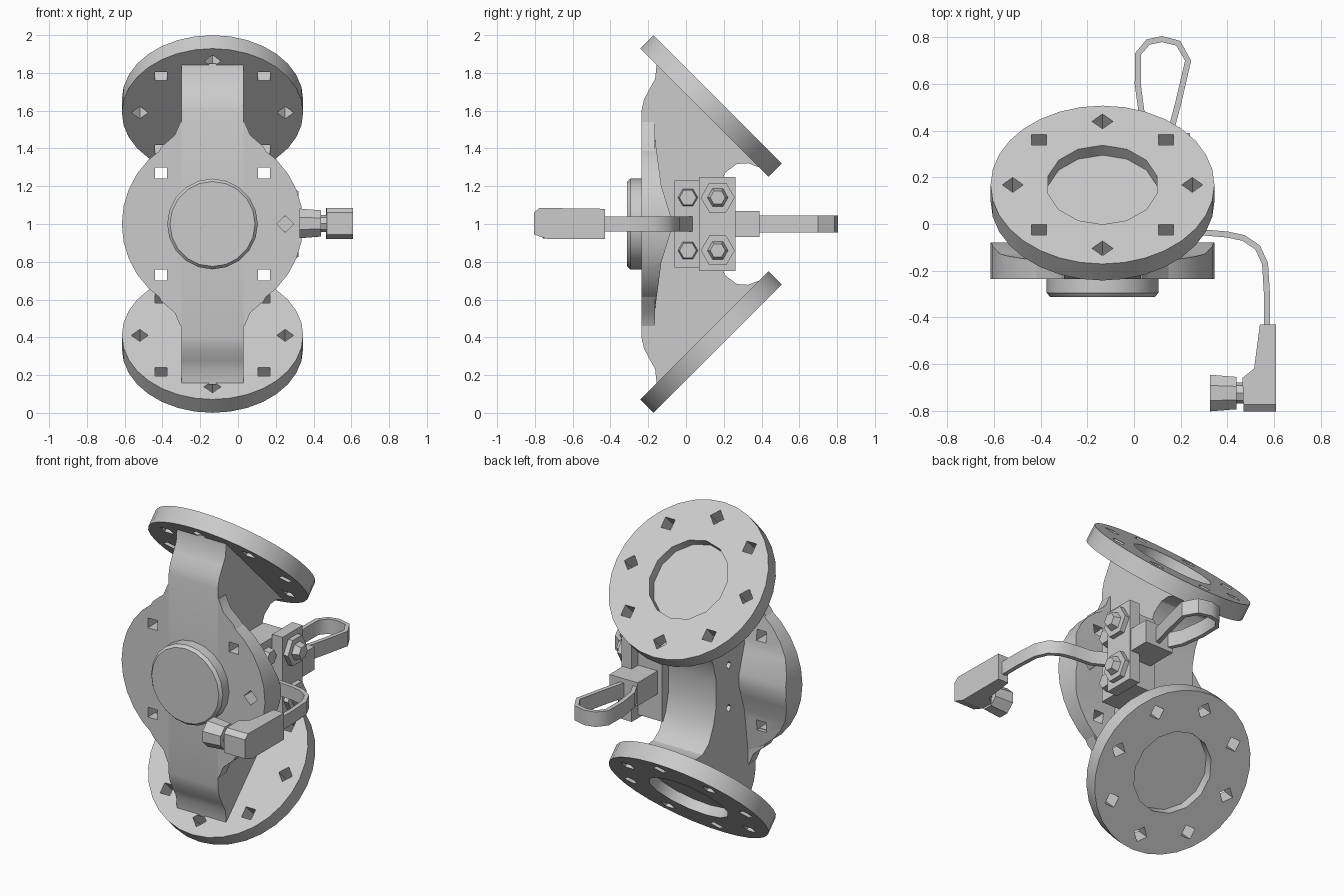
import bpy, bmesh, math
from mathutils import Vector, Matrix

if "Cube" in bpy.data.objects:
    bpy.data.objects.remove(bpy.data.objects["Cube"])

CX = -0.135      # middle of the cast body
R = 0.48         # flange radius
BOLT_R = 0.385   # bolt circle radius

grey = bpy.data.materials.new("cast_grey")
grey.use_nodes = True
grey.diffuse_color = (0.6, 0.6, 0.6, 1)
grey.node_tree.nodes["Principled BSDF"].inputs["Base Color"].default_value = (0.6, 0.6, 0.6, 1)


def finish(name, bm):
    bmesh.ops.recalc_face_normals(bm, faces=bm.faces)
    mesh = bpy.data.meshes.new(name)
    bm.to_mesh(mesh)
    bm.free()
    mesh.materials.append(grey)
    ob = bpy.data.objects.new(name, mesh)
    bpy.context.collection.objects.link(ob)
    return ob


def prism(name, axis, points, lo, hi):
    """Extrude a 2D outline along the x, y or z axis."""
    place = {"x": lambda a, b, t: (t, a, b),
             "y": lambda a, b, t: (a, t, b),
             "z": lambda a, b, t: (a, b, t)}[axis]
    bm = bmesh.new()
    face = bm.faces.new([bm.verts.new(place(a, b, lo)) for a, b in points])
    moved = bmesh.ops.extrude_face_region(bm, geom=[face])["geom"]
    shift = Vector(place(0, 0, hi - lo))
    bmesh.ops.translate(bm, vec=shift, verts=[g for g in moved if isinstance(g, bmesh.types.BMVert)])
    return finish(name, bm)


def box(name, x, y, z):
    return prism(name, "x", [(y[0], z[0]), (y[1], z[0]), (y[1], z[1]), (y[0], z[1])], *x)


def cylinder(name, radius, lo, hi, matrix, sides=32, tip=None):
    """Cylinder along the local z of a matrix, from lo to hi."""
    bm = bmesh.new()
    bmesh.ops.create_cone(bm, cap_ends=True, segments=sides, radius1=radius,
                          radius2=radius if tip is None else tip, depth=hi - lo,
                          matrix=matrix @ Matrix.Translation((0, 0, (lo + hi) / 2)))
    return finish(name, bm)


def strap(name, path, thick, lo, hi):
    """Flat bar bent along a path in plan."""
    pts = [Vector(p) for p in path]
    left, right = [], []
    for i, p in enumerate(pts):
        t = (pts[min(i + 1, len(pts) - 1)] - pts[max(i - 1, 0)]).normalized()
        n = Vector((-t.y, t.x)) * thick / 2
        left.append(tuple(p + n))
        right.append(tuple(p - n))
    return prism(name, "z", left + right[::-1], lo, hi)


def boolean(ob, cutter, operation="DIFFERENCE"):
    mod = ob.modifiers.new("cut", "BOOLEAN")
    mod.operation, mod.object, mod.solver = operation, cutter, "EXACT"
    cutter.hide_render = True
    bpy.context.view_layer.objects.active = ob
    bpy.ops.object.modifier_apply(modifier=mod.name)
    bpy.data.objects.remove(cutter)


def bolt_holes(ob, matrix, angles):
    for a in angles:
        offset = Matrix.Rotation(math.radians(a), 4, "Z") @ Matrix.Translation((BOLT_R, 0, 0))
        boolean(ob, cylinder("hole_cutter", 0.045, -0.3, 0.1, matrix @ offset, 4))


def smooth(ob, degrees=30):
    bpy.ops.object.select_all(action="DESELECT")
    ob.select_set(True)
    bpy.context.view_layer.objects.active = ob
    bpy.ops.object.shade_smooth_by_angle(angle=math.radians(degrees))


def facing(x, y, z, tilt):
    return Matrix.Translation((x, y, z)) @ Matrix.Rotation(math.radians(tilt), 4, "X")


# Two slanted end flanges with a recessed bore
for name, z, tilt in (("upper_flange", 1.66, -45), ("lower_flange", 0.34, -135)):
    m = facing(CX, 0.168, z, tilt)
    flange = cylinder(name, R, -0.1, 0, m)
    boolean(flange, cylinder("bore_cutter", 0.24, -0.06, 0.1, m, 14))
    bolt_holes(flange, m, range(0, 360, 45))
    smooth(flange)

# Front flange, thickened towards a cross ridge at the back
half = [(-0.235, 0.5), (-0.165, 0.46), (-0.13, 0.2), (-0.08, 0.04)]
outline = [(y, 1 + h) for y, h in half] + [(y, 1 - h) for y, h in half[::-1]]
front = prism("front_flange", "x", outline, CX - 0.6, CX + 0.6)
m = facing(CX, -0.235, 1, 90)
boolean(front, cylinder("rim_cutter", R, -0.5, 0.2, m), "INTERSECT")
bolt_holes(front, m, (0, 45, 135, 225, 315))
smooth(front)

# Round cover on the front flange
smooth(cylinder("cover", 0.24, -0.02, 0.06, m, 20))
smooth(cylinder("cover_edge", 0.24, 0.06, 0.077, m, 20, 0.225))

# Cast body joining the flanges, waisted at the back
half = [(-0.236, 0.6), (-0.222, 0.66), (-0.19, 0.72), (-0.163, 0.77), (-0.155, 0.85),
        (-0.12, 0.84), (0.36, 0.36), (0.385, 0.3), (0.33, 0.322), (0.27, 0.318),
        (0.21, 0.275), (0.165, 0.18), (0.14, 0.08)]
outline = [(y, 1 + h) for y, h in half] + [(y, 1 - h) for y, h in half[::-1]]
body = prism("body", "x", outline, CX - 0.165, CX + 0.165)
side = Matrix.Rotation(math.radians(90), 4, "Y")
for z in (0.87, 1.13):
    boolean(body, cylinder("peg_hole_cutter", 0.025, -0.4, -0.25,
                           Matrix.Translation((0, 0.02, z)) @ side, 4))
smooth(body)

# Fillets where the body neck spreads into the front flange
for sx in (-1, 1):
    for sz in (-1, 1):
        pts = [(0.1, 0.3), (0.33, 0.3), (0.27, 0.41), (0.2, 0.47), (0.17, 0.54), (0.1, 0.54)]
        smooth(prism("neck_fillet", "y", [(CX + sx * a, 1 + sz * b) for a, b in pts], -0.235, -0.165))

# Bracket on the side of the body
box("bracket_base", (0.02, 0.18), (-0.06, 0.2), (0.77, 1.23))
box("bracket_plate", (0.18, 0.25), (0.07, 0.262), (0.75, 1.25))
box("loop_block", (0.05, 0.24), (0.18, 0.39), (0.93, 1.07))
for z in (0.86, 1.14):
    at = Matrix.Translation((0, 0.168, z)) @ side
    cylinder("large_nut", 0.09, 0.24, 0.28, at, 6)
    cylinder("large_bolt_end", 0.055, 0.28, 0.32, at, 6, 0.04)
    cylinder("small_bolt", 0.055, 0.17, 0.22, Matrix.Translation((0, 0.01, z)) @ side, 6, 0.045)

# Bent loop at the back
smooth(strap("rear_loop", [(0.1, 0.33), (0.035, 0.46), (0.016, 0.6), (0.018, 0.73), (0.06, 0.78),
                           (0.12, 0.793), (0.19, 0.775), (0.232, 0.7), (0.19, 0.52), (0.14, 0.33)],
             0.026, 0.955, 1.045), 40)

# Curved lever arm with its grip and knob
smooth(strap("lever_arm", [(0.16, 0.03), (0.28, -0.035), (0.4, -0.045), (0.47, -0.06), (0.53, -0.1),
                           (0.562, -0.17), (0.57, -0.3), (0.57, -0.46)], 0.026, 0.96, 1.04), 40)
grip = prism("lever_grip", "z", [(0.54, -0.43), (0.61, -0.43), (0.61, -0.805), (0.47, -0.805),
                                 (0.465, -0.66), (0.515, -0.62)], 0.92, 1.085)
trim = prism("grip_cutter", "x", [(-0.4, 0.915), (-0.72, 0.915), (-0.805, 0.945), (-0.805, 1.06),
                                  (-0.775, 1.085), (-0.4, 1.08)], 0.3, 0.8)
boolean(grip, trim, "INTERSECT")
at = Matrix.Translation((0, -0.725, 1.003)) @ side
cylinder("knob", 0.085, 0.325, 0.44, at @ Matrix.Rotation(math.pi / 8, 4, "Z"), 8, 0.075)
cylinder("knob_neck", 0.045, 0.43, 0.48, at, 8)
